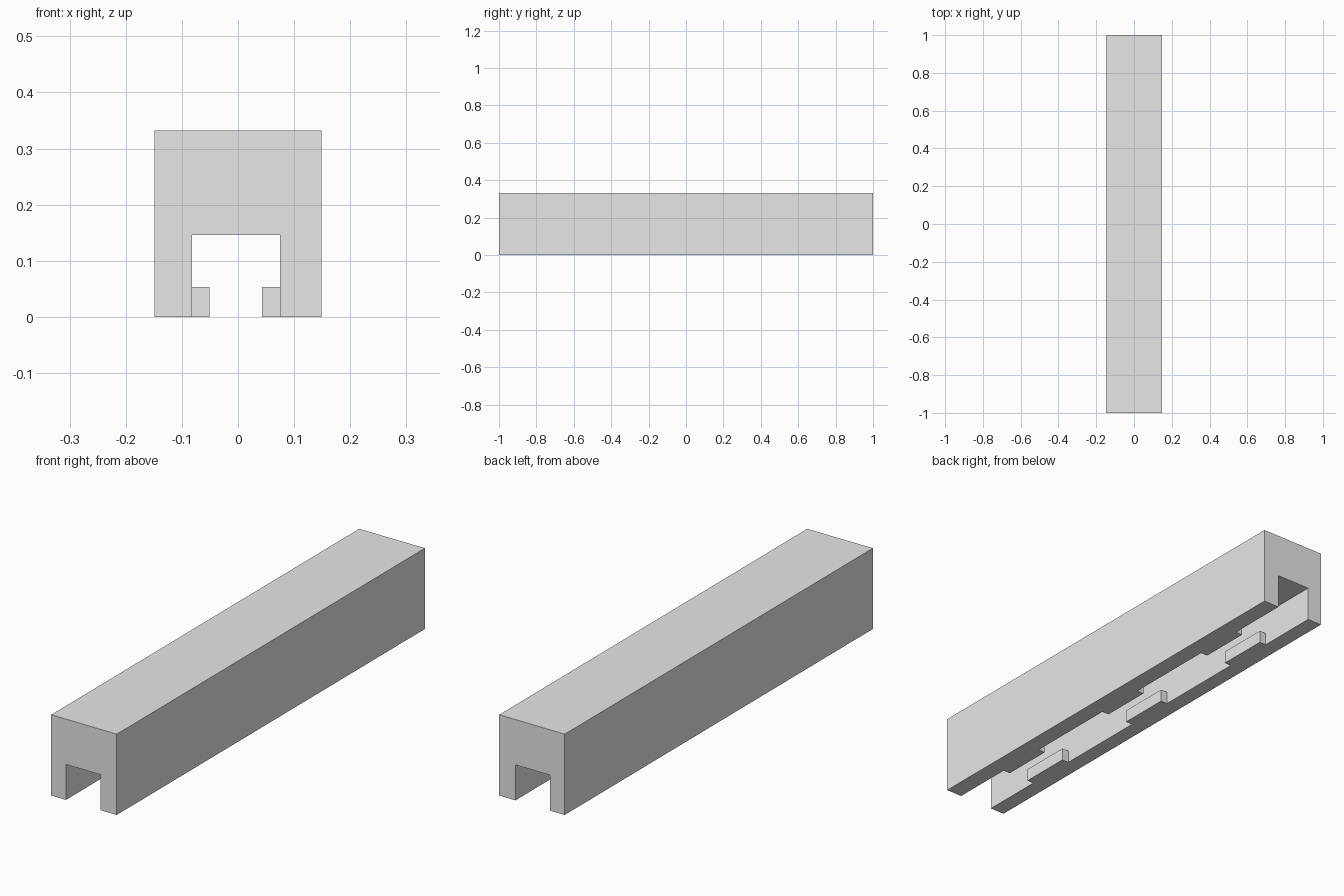
import bpy
import bmesh

cube = bpy.data.objects.get("Cube")
if cube:
    bpy.data.objects.remove(cube, do_unlink=True)

GREY = (0.8, 0.8, 0.8, 1.0)
grey = bpy.data.materials.new("light_grey")
grey.use_nodes = True
grey.diffuse_color = GREY
grey.node_tree.nodes["Principled BSDF"].inputs["Base Color"].default_value = GREY


def extrude_profile(name, profile, y0, y1):
    """Extrude an x-z outline along y into a closed solid."""
    bm = bmesh.new()
    face = bm.faces.new([bm.verts.new((x, y0, z)) for x, z in profile])
    result = bmesh.ops.extrude_face_region(bm, geom=[face])
    verts = [v for v in result["geom"] if isinstance(v, bmesh.types.BMVert)]
    bmesh.ops.translate(bm, verts=verts, vec=(0, y1 - y0, 0))
    bmesh.ops.recalc_face_normals(bm, faces=bm.faces)
    mesh = bpy.data.meshes.new(name)
    bm.to_mesh(mesh)
    bm.free()
    mesh.materials.append(grey)
    obj = bpy.data.objects.new(name, mesh)
    bpy.context.collection.objects.link(obj)
    return obj


# Main rail with an open channel underneath
HALF, TOP = 0.149, 0.332
SLOT_R, SLOT_L, SLOT_TOP = -0.082, 0.075, 0.146
extrude_profile("rail_body", [
    (-HALF, 0), (-HALF, TOP), (HALF, TOP), (HALF, 0),
    (SLOT_L, 0), (SLOT_L, SLOT_TOP), (SLOT_R, SLOT_TOP), (SLOT_R, 0),
], -1, 1)

# Three pairs of retaining tabs along the channel walls
TAB_TOP, TAB_HALF, SPACING = 0.053, 0.11, 0.622
for row, place in zip((-1, 0, 1), ("front", "middle", "back")):
    y = row * SPACING
    for side, a, b in (("right", SLOT_R, -0.051), ("left", 0.043, SLOT_L)):
        extrude_profile(f"{place}_{side}_tab",
                        [(a, 0), (a, TAB_TOP), (b, TAB_TOP), (b, 0)],
                        y - TAB_HALF, y + TAB_HALF)
